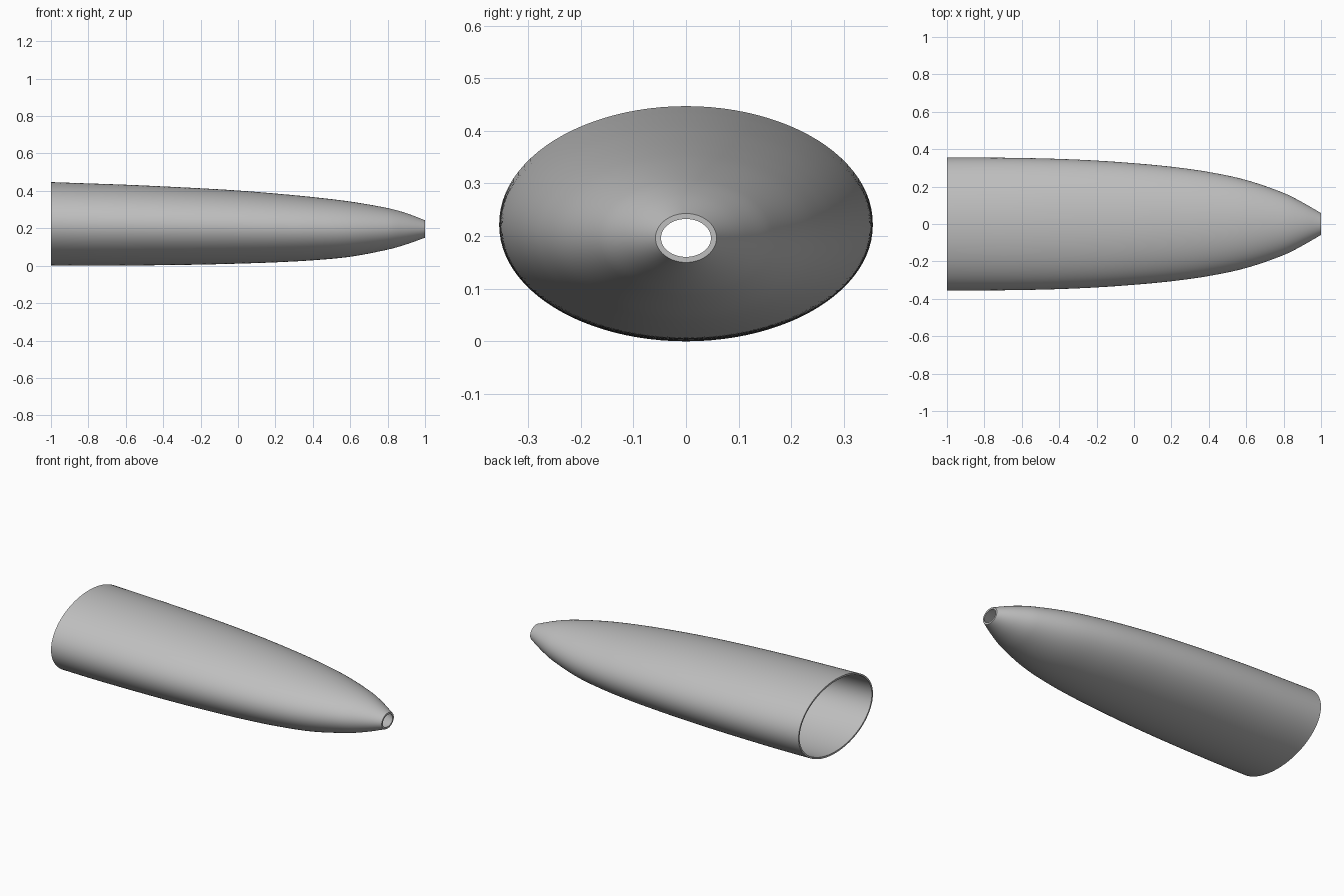
import bpy, bmesh, math

if "Cube" in bpy.data.objects:
    bpy.data.objects.remove(bpy.data.objects["Cube"])

SIDES, STEPS, WALL = 96, 6, 0.0105

# Stations along the length: x, half width, bottom z, top z
STATIONS = [
    (-1.0, 0.355, 0.002, 0.447), (-0.8, 0.355, 0.000, 0.440),
    (-0.6, 0.353, 0.001, 0.433), (-0.4, 0.348, 0.003, 0.424),
    (-0.2, 0.339, 0.006, 0.414), (0.0, 0.325, 0.011, 0.402),
    (0.2, 0.306, 0.018, 0.386), (0.4, 0.278, 0.029, 0.367),
    (0.6, 0.235, 0.048, 0.343), (0.8, 0.166, 0.086, 0.308),
    (0.9, 0.116, 0.114, 0.281), (1.0, 0.058, 0.150, 0.243)]


def smooth_stations():
    """Cubic interpolation through the stations."""
    def slope(i, k):
        a, b = max(i - 1, 0), min(i + 1, len(STATIONS) - 1)
        return (STATIONS[b][k] - STATIONS[a][k]) / (STATIONS[b][0] - STATIONS[a][0])
    out = []
    for i in range(len(STATIONS) - 1):
        p, q = STATIONS[i], STATIONS[i + 1]
        h = q[0] - p[0]
        for s in range(STEPS):
            t = s / STEPS
            row = [p[0] + h * t]
            for k in (1, 2, 3):
                row.append((2*t**3 - 3*t**2 + 1) * p[k] + (t**3 - 2*t**2 + t) * h * slope(i, k)
                           + (3*t**2 - 2*t**3) * q[k] + (t**3 - t**2) * h * slope(i + 1, k))
            out.append(row)
    out.append(list(STATIONS[-1]))
    return out


def ring(bm, x, w, lo, hi, inset):
    """Elliptical section of the shell."""
    c, r = (lo + hi) / 2, (hi - lo) / 2 - inset
    return [bm.verts.new((x, (w - inset) * math.cos(2 * math.pi * i / SIDES),
                          c + r * math.sin(2 * math.pi * i / SIDES))) for i in range(SIDES)]


# Hollow shell: outer skin, rim at the tip, inner skin, rim at the back
bm = bmesh.new()
rows = smooth_stations()
rings = [ring(bm, *r, 0) for r in rows] + [ring(bm, *r, WALL) for r in reversed(rows)]
for a, b in zip(rings, rings[1:] + rings[:1]):
    for i in range(SIDES):
        j = (i + 1) % SIDES
        bm.faces.new((a[i], a[j], b[j], b[i]))
bmesh.ops.recalc_face_normals(bm, faces=bm.faces)
mesh = bpy.data.meshes.new("nose_shell")
bm.to_mesh(mesh)
bm.free()

shell = bpy.data.objects.new("nose_shell", mesh)
bpy.context.collection.objects.link(shell)
grey = bpy.data.materials.new("light grey")
grey.diffuse_color = (0.52, 0.52, 0.52, 1)
grey.use_nodes = True
grey.node_tree.nodes["Principled BSDF"].inputs["Base Color"].default_value = grey.diffuse_color
mesh.materials.append(grey)

bpy.context.view_layer.objects.active = shell
shell.select_set(True)
bpy.ops.object.shade_smooth_by_angle(angle=math.radians(35))
